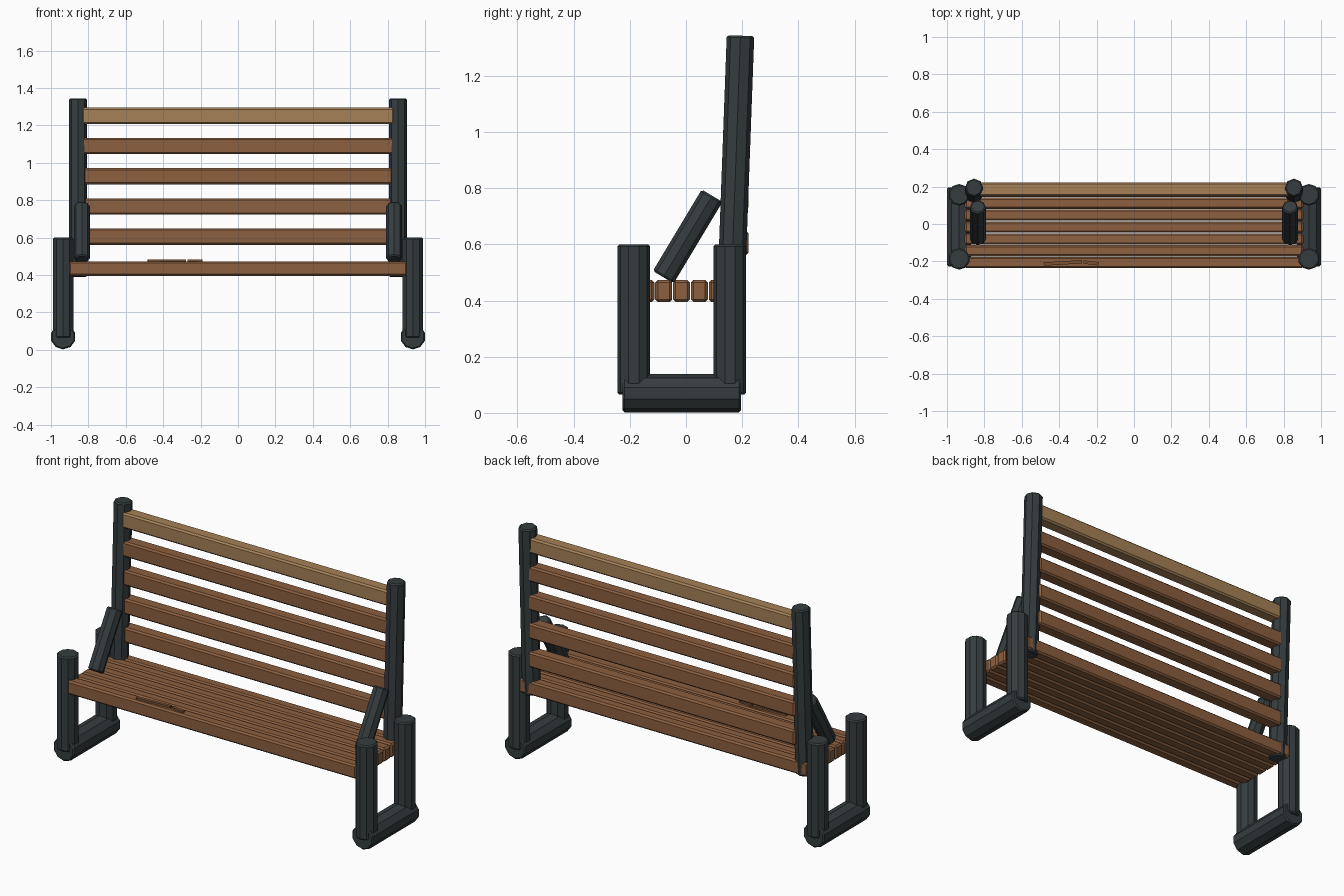
import bpy, math

if "Cube" in bpy.data.objects:
    bpy.data.objects.remove(bpy.data.objects["Cube"])


def material(name, rgb):
    m = bpy.data.materials.new(name)
    m.diffuse_color = (*rgb, 1)
    m.use_nodes = True
    m.node_tree.nodes["Principled BSDF"].inputs["Base Color"].default_value = m.diffuse_color
    return m


metal = material("dark_metal", (0.036, 0.046, 0.049))
wood = material("brown_wood", (0.26, 0.115, 0.05))
light_wood = material("light_wood", (0.38, 0.22, 0.095))
dark_wood = material("worn_wood", (0.2, 0.085, 0.035))


def finish(obj, name, mat, bevel):
    obj.name = name
    obj.data.materials.append(mat)
    if bevel:
        b = obj.modifiers.new("edge_bevel", 'BEVEL')
        b.width = bevel
        b.segments = 1
        b.limit_method = 'ANGLE'
        b.angle_limit = math.radians(60)
    return obj


def tube(name, x, start, end, radius, sides):
    """Faceted bar between two (y, z) points at a given x."""
    dy, dz = end[0] - start[0], end[1] - start[1]
    bpy.ops.mesh.primitive_cylinder_add(
        vertices=sides, radius=radius, depth=math.hypot(dy, dz),
        location=(x, (start[0] + end[0]) / 2, (start[1] + end[1]) / 2),
        rotation=(-math.atan2(dy, dz), 0, 0))
    return finish(bpy.context.object, name, metal, 0.007)


def board(name, centre, size, mat, bevel=0.009, turn=0.0):
    bpy.ops.mesh.primitive_cube_add(size=1, location=centre, rotation=(0, 0, turn))
    obj = bpy.context.object
    obj.scale = size
    bpy.ops.object.transform_apply(location=False, rotation=False, scale=True)
    return finish(obj, name, mat, bevel)


# Metal frame on both sides
for side, s in (("left", -1), ("right", 1)):
    tube(f"front_leg_{side}", s * 0.935, (-0.186, 0.065), (-0.186, 0.6), 0.058, 10)
    tube(f"rear_leg_{side}", s * 0.935, (0.156, 0.065), (0.156, 0.6), 0.058, 10)
    tube(f"foot_rail_{side}", s * 0.935, (-0.226, 0.07), (0.196, 0.07), 0.068, 10)
    tube(f"back_post_{side}", s * 0.855, (0.159, 0.39), (0.194, 1.343), 0.049, 8)
    tube(f"arm_brace_{side}", s * 0.835, (-0.081, 0.483), (0.093, 0.773), 0.043, 8)

# Seat slats
for i in range(7):
    board(f"seat_slat_{i + 1}", (0, -0.016 + (i - 3) * 0.0635, 0.434),
          (1.81, 0.06, 0.078), wood)

# Backrest slats, the top one lighter
for i in range(5):
    board(f"back_slat_{i + 1}", (0, 0.186, 0.605 + i * 0.1615),
          (1.67, 0.073, 0.087), light_wood if i == 4 else wood)

# Two thin splinters on the front seat slat
board("splinter_long", (-0.38, -0.208, 0.477), (0.205, 0.018, 0.014), dark_wood, 0, 0.06)
board("splinter_short", (-0.23, -0.208, 0.477), (0.08, 0.018, 0.014), dark_wood, 0, -0.12)
